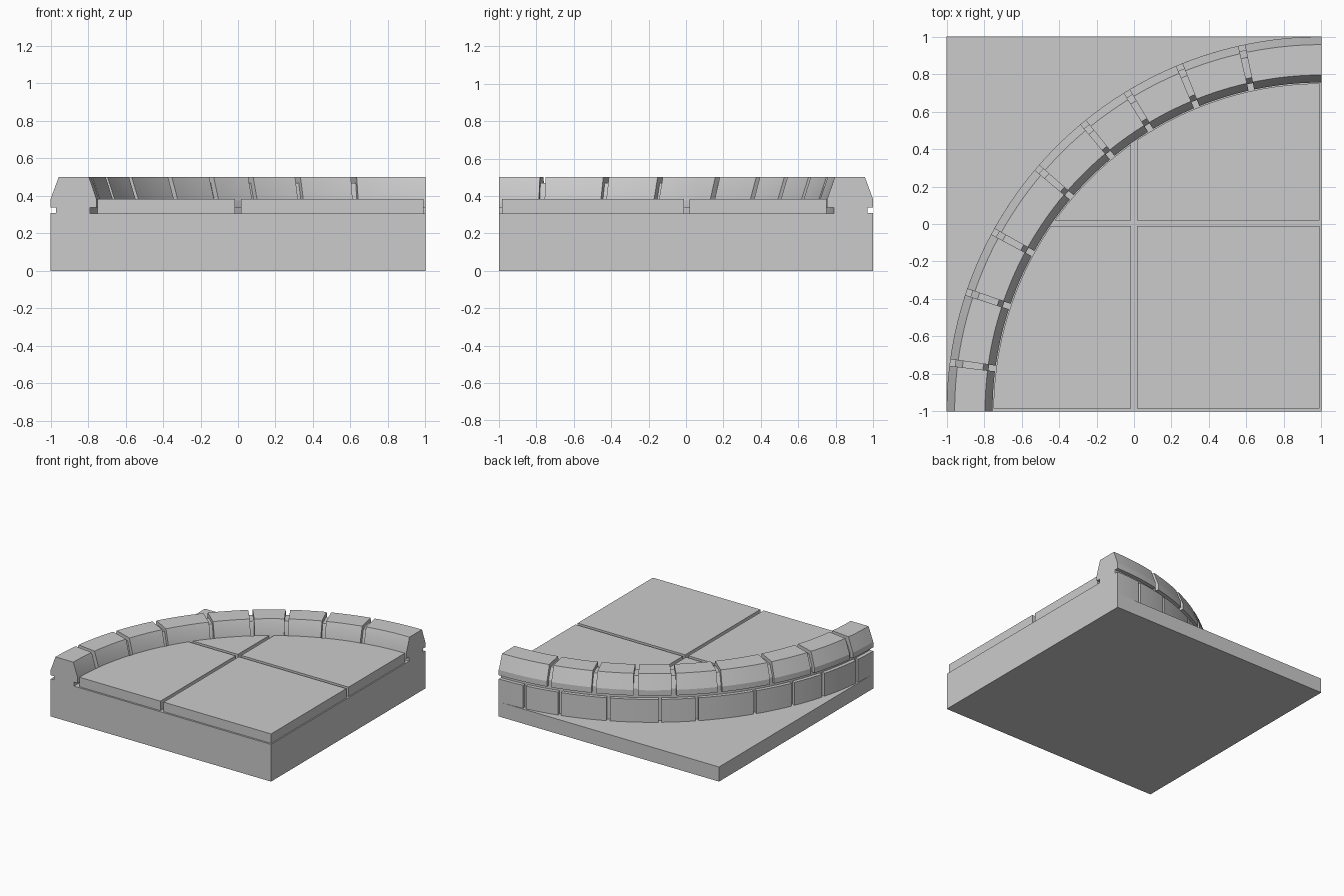
import bpy, bmesh, math
from mathutils import Vector

cube = bpy.data.objects.get("Cube")
if cube:
    bpy.data.objects.remove(cube)

stone = bpy.data.materials.new("grey_stone")
stone.use_nodes = True
GREY = (0.6, 0.6, 0.6, 1)
stone.diffuse_color = GREY
stone.node_tree.nodes["Principled BSDF"].inputs["Base Color"].default_value = GREY

CENTRE = Vector((1, -1, 0))  # corner that all the curves turn around


def finish(name, bm):
    bmesh.ops.recalc_face_normals(bm, faces=bm.faces)
    mesh = bpy.data.meshes.new(name)
    bm.to_mesh(mesh)
    bm.free()
    mesh.materials.append(stone)
    obj = bpy.data.objects.new(name, mesh)
    bpy.context.collection.objects.link(obj)
    bpy.ops.object.select_all(action="DESELECT")
    obj.select_set(True)
    bpy.context.view_layer.objects.active = obj
    bpy.ops.object.shade_smooth_by_angle(angle=math.radians(20))


def sweep(bm, profile, start, end):
    """Turn a closed (radius, height) profile between two angles, in degrees."""
    steps = max(2, round((end - start) / 1.5))
    rings = []
    for i in range(steps + 1):
        a = math.radians(start + (end - start) * i / steps)
        out = Vector((-math.sin(a), math.cos(a), 0))
        rings.append([bm.verts.new(CENTRE + out * r + Vector((0, 0, z))) for r, z in profile])
    for a, b in zip(rings, rings[1:]):
        for j in range(len(profile)):
            k = (j + 1) % len(profile)
            bm.faces.new((a[j], a[k], b[k], b[j]))
    bm.faces.new(rings[0])
    bm.faces.new(rings[-1])


def bricks(name, profile, joints, gap):
    bm = bmesh.new()
    edges = [-gap / 2] + joints + [90 + gap / 2]
    for a, b in zip(edges, edges[1:]):
        sweep(bm, profile, a + gap / 2, b - gap / 2)
    finish(name, bm)


def disc(bm, radius, bottom, top):
    """Quarter disc filling the corner."""
    steps = 60
    angles = [math.pi / 2 * i / steps for i in range(steps + 1)]
    points = [CENTRE] + [CENTRE + radius * Vector((-math.sin(a), math.cos(a), 0)) for a in angles]
    face = bm.faces.new([bm.verts.new(p + Vector((0, 0, bottom))) for p in points])
    made = bmesh.ops.extrude_face_region(bm, geom=[face])["geom"]
    for v in made:
        if isinstance(v, bmesh.types.BMVert):
            v.co.z = top


def clip(bm, point, normal):
    """Cut away everything on the side the normal points to, and cap the cut."""
    geom = bm.verts[:] + bm.edges[:] + bm.faces[:]
    cut = bmesh.ops.bisect_plane(bm, geom=geom, plane_co=point, plane_no=normal, clear_outer=True)
    rim = [e for e in cut["geom_cut"] if isinstance(e, bmesh.types.BMEdge)]
    bmesh.ops.holes_fill(bm, edges=rim)


# Square base plate
bm = bmesh.new()
bmesh.ops.create_cube(bm, size=1)
bmesh.ops.scale(bm, vec=(2, 2, 0.12), verts=bm.verts)
bmesh.ops.translate(bm, vec=(0, 0, 0.06), verts=bm.verts)
finish("base_plate", bm)

# Solid quarter drum behind the wall bricks
bm = bmesh.new()
disc(bm, 1.97, 0.12, 0.305)
finish("floor_drum", bm)

# Four floor tiles with open joints between them
for side, sx in (("left", 1), ("right", -1)):
    for end, sy in (("front", -1), ("back", 1)):
        bm = bmesh.new()
        disc(bm, 1.75, 0.305, 0.383)
        clip(bm, (0.015 * sx, 0, 0), (-sx, 0, 0))
        clip(bm, (0, 0.005 + 0.015 * sy, 0), (0, -sy, 0))
        clip(bm, (0.99, 0, 0), (1, 0, 0))
        clip(bm, (0, -0.985, 0), (0, -1, 0))
        finish(f"floor_tile_{end}_{side}", bm)

# Wall bricks below the rim
bricks("wall_bricks", [(1.95, 0.12), (2, 0.12), (2, 0.308), (1.95, 0.308)],
       [6.5, 14.7, 25.4, 36.5, 44.4, 57.3, 66.4, 74.3, 84.4], 0.7)

# Mortar core inside the parapet
bm = bmesh.new()
sweep(bm, [(1.79, 0.305), (1.97, 0.305), (1.97, 0.38), (1.93, 0.47), (1.82, 0.47), (1.79, 0.38)], 0, 90)
finish("parapet_core", bm)

# Parapet bricks with sloping sides
bricks("parapet_bricks", [(1.755, 0.338), (2, 0.338), (2, 0.383), (1.957, 0.5), (1.795, 0.5), (1.755, 0.383)],
       [12.3, 22.3, 31.3, 39.5, 49.4, 61.3, 71.4, 82.5], 1.0)
